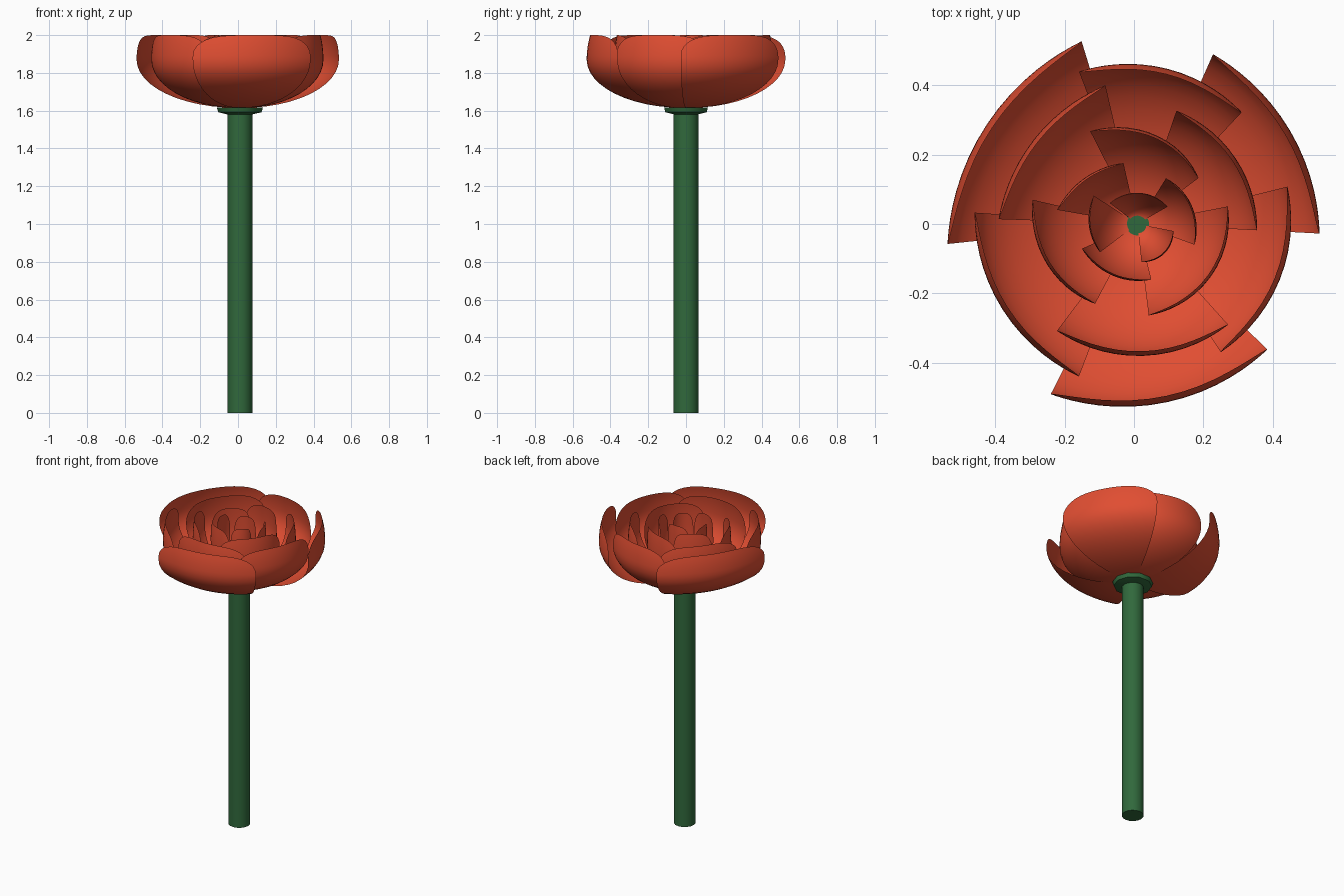
import bpy
import bmesh
from math import sin, cos, pi, radians, sqrt

cube = bpy.data.objects.get("Cube")
if cube:
    bpy.data.objects.remove(cube, do_unlink=True)

AXIS_X = 0.01          # stem axis
BASE, BELLY, RIM = 1.615, 1.87, 2.0   # petal root, widest height, top edge


def make_material(name, color):
    mat = bpy.data.materials.new(name)
    mat.use_nodes = True
    mat.diffuse_color = color
    bsdf = mat.node_tree.nodes["Principled BSDF"]
    bsdf.inputs["Base Color"].default_value = color
    bsdf.inputs["Roughness"].default_value = 0.6
    return mat


petal_red = make_material("petal red", (0.75, 0.076, 0.032, 1))
stem_green = make_material("stem green", (0.03, 0.14, 0.045, 1))


def finish(bm, name, mat, angle):
    """Turn a bmesh into a smooth-shaded object on the stem axis."""
    mesh = bpy.data.meshes.new(name)
    bm.to_mesh(mesh)
    bm.free()
    mesh.materials.append(mat)
    obj = bpy.data.objects.new(name, mesh)
    obj.location.x = AXIS_X
    bpy.context.collection.objects.link(obj)
    bpy.ops.object.select_all(action='DESELECT')
    obj.select_set(True)
    bpy.context.view_layer.objects.active = obj
    bpy.ops.object.shade_smooth_by_angle(angle=radians(angle))
    return obj


def lathe(name, profile, sides, mat):
    """Closed solid of revolution from (radius, height) points."""
    bm = bmesh.new()
    rings = []
    for r, z in profile:
        turns = [2 * pi * i / sides for i in range(sides)]
        rings.append([bm.verts.new((r * cos(a), r * sin(a), z)) for a in turns])
    for low, high in zip(rings, rings[1:]):
        for i in range(sides):
            j = (i + 1) % sides
            bm.faces.new((low[i], low[j], high[j], high[i]))
    bm.faces.new(rings[0][::-1])
    bm.faces.new(rings[-1])
    return finish(bm, name, mat, 35)


def petal(name, start, end, r_start, r_mid, r_end, cols=20, low=12, high=6):
    """Cupped wedge: elliptical bowl below, rounded upper corners."""
    bm = bmesh.new()
    grid = []
    for i in range(cols + 1):
        u = sin(pi * (i / cols - 0.5))            # columns crowd at the edges
        angle = radians(start + (end - start) * (u + 1) / 2)
        # quadratic blend through the start, middle and end radii
        reach = (r_mid + u * (r_end - r_start) / 2
                 + u * u * ((r_start + r_end) / 2 - r_mid))
        top = 0.025 + (RIM - BELLY - 0.025) * sqrt(max(0, 1 - u ** 4))
        points = []
        for k in range(low + 1):
            a = pi / 2 * k / low
            points.append((0.015 + (reach - 0.015) * sin(a),
                           BELLY - (BELLY - BASE) * cos(a)))
        for k in range(1, high + 1):
            rise = top * k / high
            curl = (rise / (RIM - BELLY)) ** 2
            points.append((reach * (1 - 0.035 * curl), BELLY + rise))
        grid.append([bm.verts.new((r * cos(angle), r * sin(angle), z))
                     for r, z in points])
    for left, right in zip(grid, grid[1:]):
        for k in range(low + high):
            bm.faces.new((left[k], right[k], right[k + 1], left[k + 1]))
    bmesh.ops.recalc_face_normals(bm, faces=bm.faces)
    return finish(bm, name, petal_red, 60)


# Stem and the flared collar under the bloom
lathe("stem", [(0.066, 0), (0.066, 1.61)], 16, stem_green)
lathe("collar", [(0.066, 1.58), (0.115, 1.592), (0.122, 1.617)], 10, stem_green)

# Petals from outside in: start and end angle, radius at start, middle, end
WHORLS = {
    "outer": [(107, 186, .55, .52, .55), (-3, 66, .525, .515, .535),
              (243, 316, .55, .52, .52)],
    "second": [(47, 111, .44, .455, .47), (176, 249, .47, .46, .47),
               (-57, 14, .44, .44, .445)],
    "third": [(103, 178, .41, .385, .4), (-3, 71, .345, .34, .345),
              (233, 312, .385, .38, .39)],
    "fourth": [(37, 117, .22, .26, .3), (167, 242, .31, .285, .26),
               (-83, 11, .265, .26, .265)],
    "inner": [(103, 170, .18, .2, .235), (-20, 58, .175, .165, .155),
              (204, 284, .175, .165, .165)],
    "heart": [(30, 143, .1, .09, .1), (147, 217, .15, .14, .135),
              (-84, -11, .11, .115, .105)],
}
for whorl, petals in WHORLS.items():
    for number, shape in enumerate(petals, 1):
        petal(f"{whorl}_petal_{number}", *shape)
